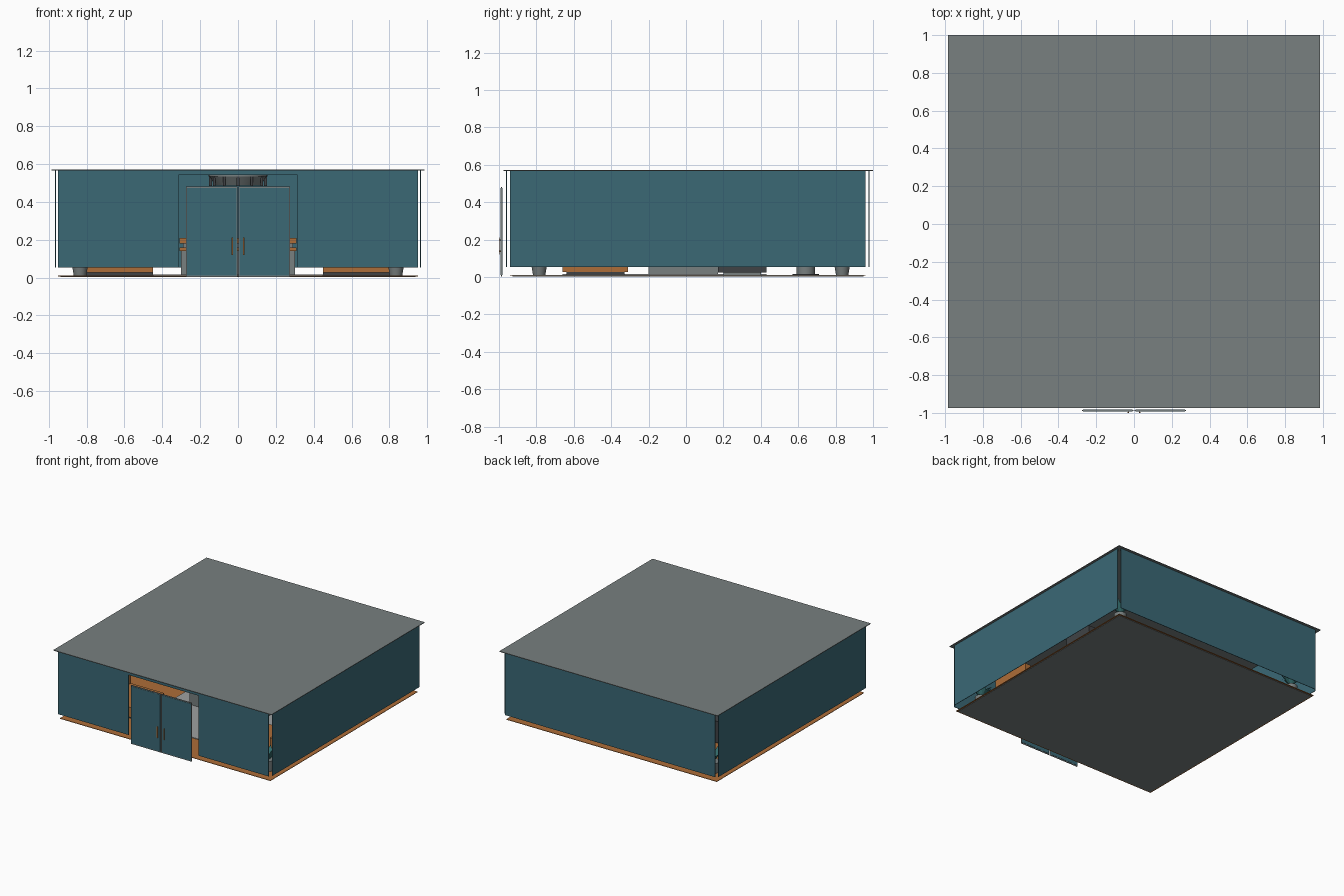
import bpy, bmesh, math
from mathutils import Matrix, Vector

old = bpy.data.objects.get("Cube")
if old:
    bpy.data.objects.remove(old)


def material(name, srgb):
    col = [((c + 0.055) / 1.055) ** 2.4 for c in srgb] + [1]
    m = bpy.data.materials.new(name)
    m.use_nodes = True
    m.diffuse_color = col
    m.node_tree.nodes["Principled BSDF"].inputs["Base Color"].default_value = col
    return m


TEAL = material("teal_wall", (0.23, 0.41, 0.46))
GREY = material("roof_grey", (0.47, 0.50, 0.50))
WOOD = material("warm_wood", (0.68, 0.43, 0.22))
DARK = material("dark_grey", (0.25, 0.26, 0.27))
PALE = material("pale_grey", (0.62, 0.63, 0.63))
LEAF = material("blue_green_leaf", (0.20, 0.42, 0.42))


def finish(name, bm, mat, smooth=False):
    bmesh.ops.recalc_face_normals(bm, faces=bm.faces)
    me = bpy.data.meshes.new(name)
    bm.to_mesh(me)
    bm.free()
    me.materials.append(mat)
    ob = bpy.data.objects.new(name, me)
    bpy.context.collection.objects.link(ob)
    if smooth:
        bpy.ops.object.select_all(action='DESELECT')
        ob.select_set(True)
        bpy.context.view_layer.objects.active = ob
        bpy.ops.object.shade_smooth_by_angle()
    return ob


def box(name, x, y, z, mat):
    """Box from (low, high) ranges."""
    bm = bmesh.new()
    size = [r[1] - r[0] for r in (x, y, z)]
    mid = Vector([(r[0] + r[1]) / 2 for r in (x, y, z)])
    bmesh.ops.create_cube(bm, size=1, matrix=Matrix.Translation(mid) @ Matrix.Diagonal((*size, 1)))
    return finish(name, bm, mat)


def drum(name, x, y, z, r_low, r_high, mat):
    """Tapered cylinder between two heights."""
    bm = bmesh.new()
    bmesh.ops.create_cone(bm, cap_ends=True, segments=32, radius1=r_low, radius2=r_high,
                          depth=z[1] - z[0], matrix=Matrix.Translation((x, y, sum(z) / 2)))
    return finish(name, bm, mat, True)


T = 0.002   # half thickness of plates
CY = 0.0125  # room centre in y

# Roof and floor
box("roof", (-.985, .985), (-.975, 1), (.567, .572), GREY)
box("floor", (-.95, .95), (-.94, .96), (.007, .011), WOOD)
box("floor_underside", (-.938, .938), (-.928, .948), (.004, .007), GREY)
box("rug", (-.45, .45), (-.66, .43), (.011, .017), PALE)

# Walls, hung above the floor with open corners
WALL_Z = (.053, .567)
box("back_wall", (-.95, .95), (.978 - T, .978 + T), WALL_Z, TEAL)
for side, s in (("left", 1), ("right", -1)):
    box(side + "_wall", (s * .965 - T, s * .965 + T), (-.94, .96), WALL_Z, TEAL)
    box("front_wall_" + side, sorted((s * .315, s * .95)), (-.96 - T, -.96 + T), WALL_Z, TEAL)
box("front_lintel", (-.315, .315), (-.96 - T, -.96 + T), (.542, .567), TEAL)

# Double door with pale edging and bar handles
for side, s in (("left", 1), ("right", -1)):
    box("door_frame_" + side, sorted((s * .003, s * .274)), (-.990, -.984), (.003, .482), GREY)
    box("door_panel_" + side, sorted((s * .008, s * .270)), (-.992, -.982), (.01, .475), TEAL)
    box("door_handle_" + side, sorted((s * .027, s * .034)), (-1, -.996), (.12, .212), WOOD)
    for z in (.135, .195):
        box("handle_post_" + side, sorted((s * .028, s * .033)), (-.997, -.99), (z, z + .006), WOOD)

# Ceiling ring lamp with uprights below the roof
drum("lamp_disc", 0, CY, (.535, .568), .155, .155, GREY)
drum("lamp_rim", 0, CY, (.488, .535), .12, .15, GREY)
for i in range(12):
    a = i * math.tau / 12
    px, py = .145 * math.cos(a), CY + .145 * math.sin(a)
    box("lamp_upright", (px - .007, px + .007), (py - .007, py + .007), (.485, .54), DARK)


# Potted plants in the corners
def plant(x, y):
    drum("plant_pot", x, y, (.011, .1), .033, .048, GREY)
    bm = bmesh.new()
    for i in range(9):
        a = i * math.tau / 9
        out = Vector((math.cos(a), math.sin(a), 0))
        across = Vector((-out.y, out.x, 0)) * .016
        base = Vector((x, y, .095))
        mid = base + out * .04 + Vector((0, 0, .06))
        tip = base + out * .085 + Vector((0, 0, .08 + .02 * (i % 3)))
        bm.faces.new([bm.verts.new(p) for p in (base, mid + across, tip, mid - across)])
    finish("plant_leaves", bm, LEAF)


for s in (1, -1):
    plant(s * .835, -.785)
    plant(s * .835, .835)

    # Side benches with cushions and backs
    box("bench_base", sorted((s * .45, s * .8)), (-.64, -.33), (.011, .028), DARK)
    box("bench_seat", sorted((s * .45, s * .8)), (-.66, -.31), (.028, .11), WOOD)
    box("bench_back", sorted((s * .75, s * .8)), (-.66, -.31), (.11, .2), WOOD)
    box("cabinet", sorted((s * .5, s * .8)), (.17, .43), (.025, .2), DARK)
    box("cabinet_foot", sorted((s * .53, s * .77)), (.2, .4), (.011, .025), GREY)

    # Pedestal stools
    drum("stool_base", s * .5, .64, (.011, .017), .07, .07, DARK)
    drum("stool_column", s * .5, .64, (.017, .13), .05, .05, GREY)
    drum("stool_seat", s * .5, .64, (.13, .15), .075, .075, WOOD)

# Central counter with layered tops
box("counter_body", (-.3, .3), (-.2, .17), (.017, .14), GREY)
box("counter_top", (-.31, .31), (-.22, .18), (.14, .16), WOOD)
box("counter_riser", (-.29, .29), (.06, .17), (.16, .18), GREY)
box("counter_shelf", (-.31, .31), (.05, .18), (.18, .21), WOOD)
